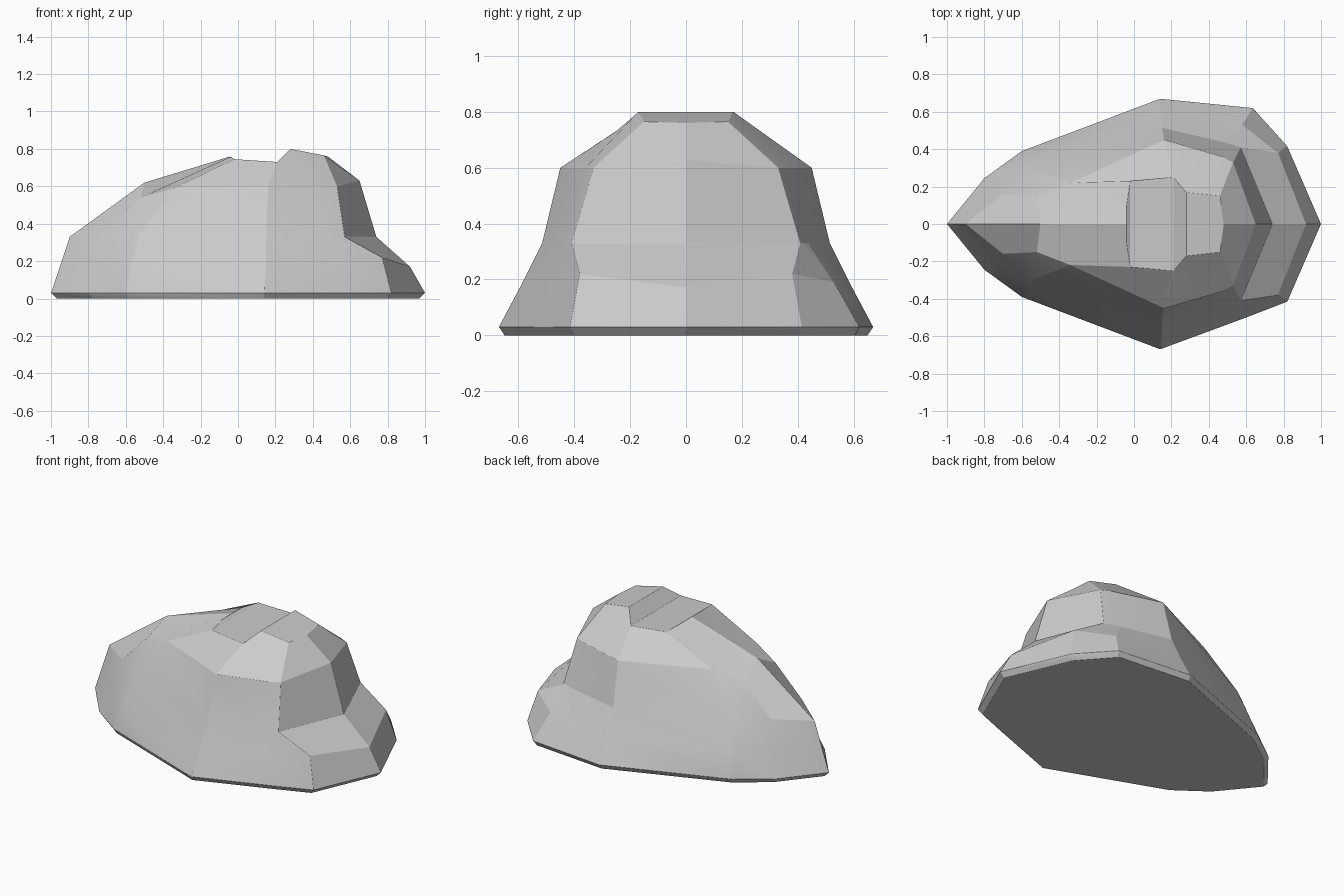
import bpy, bmesh

if "Cube" in bpy.data.objects:
    bpy.data.objects.remove(bpy.data.objects["Cube"])

# Half outlines (x, y, z) running from the left tip, along one side, to the right nose
base = [(-1, 0, .03), (-.8, .245, .03), (-.6, .39, .03), (.14, .67, .03),
        (.6, .5, .03), (.82, .415, .03), (1, 0, .03)]
shelf = [(-.95, 0, .18), (-.75, .2, .18), (-.57, .34, .18), (.15, .59, .18),
         (.56, .47, .19), (.77, .38, .22), (.92, 0, .17)]
waist = [(-.9, 0, .33), (-.7, .16, .35), (-.53, .29, .34), (.15, .515, .33),
         (.47, .44, .33), (.57, .41, .33), (.74, 0, .33)]
shoulder = [(-.5, 0, .62), (-.52, .15, .54), (-.34, .22, .59), (.16, .45, .6),
            (.47, .36, .6), (.53, .33, .6), (.65, 0, .63)]
crown = [(-.04, 0, .76), (-.04, .1, .758), (-.02, .23, .745), (.21, .25, .73),
         (.28, .17, .8), (.46, .15, .765), (.48, 0, .76)]
foot = [(x * .97, y * .97, 0) for x, y, z in base]
back_bulge = {0: .12, 1: .12, 2: .06}  # the back right corner is fuller near the ground

bm = bmesh.new()


def ring(level, half):
    back = list(half)
    grow = back_bulge.get(level, 0)
    x, y, z = back[4]
    back[4] = (x + grow * .3, y + grow, z)
    front = [(x, -y, z) for x, y, z in reversed(half[1:-1])]
    return [bm.verts.new(p) for p in back + front]


# Stacked rings joined into side walls
rings = [ring(i, h) for i, h in enumerate((foot, base, shelf, waist, shoulder, crown))]
for low, high in zip(rings, rings[1:]):
    for i in range(12):
        j = (i + 1) % 12
        bm.faces.new((low[i], low[j], high[j], high[i]))

# Underside, and a top with a groove and crest running across it
bm.faces.new(rings[0])
top = rings[-1]
bm.faces.new((top[0], top[1], top[11]))
for i in range(1, 5):
    bm.faces.new((top[i], top[i + 1], top[11 - i], top[12 - i]))
bm.faces.new((top[5], top[6], top[7]))
bmesh.ops.recalc_face_normals(bm, faces=bm.faces)

mesh = bpy.data.meshes.new("rock")
bm.to_mesh(mesh)
bm.free()
rock = bpy.data.objects.new("rock", mesh)
bpy.context.collection.objects.link(rock)

# Slightly worn edges
bevel = rock.modifiers.new("worn_edges", "BEVEL")
bevel.width = .012
bevel.segments = 2
bevel.limit_method = 'ANGLE'
bevel.angle_limit = .2

bpy.context.view_layer.objects.active = rock
rock.select_set(True)
bpy.ops.object.shade_smooth_by_angle(angle=.3)
